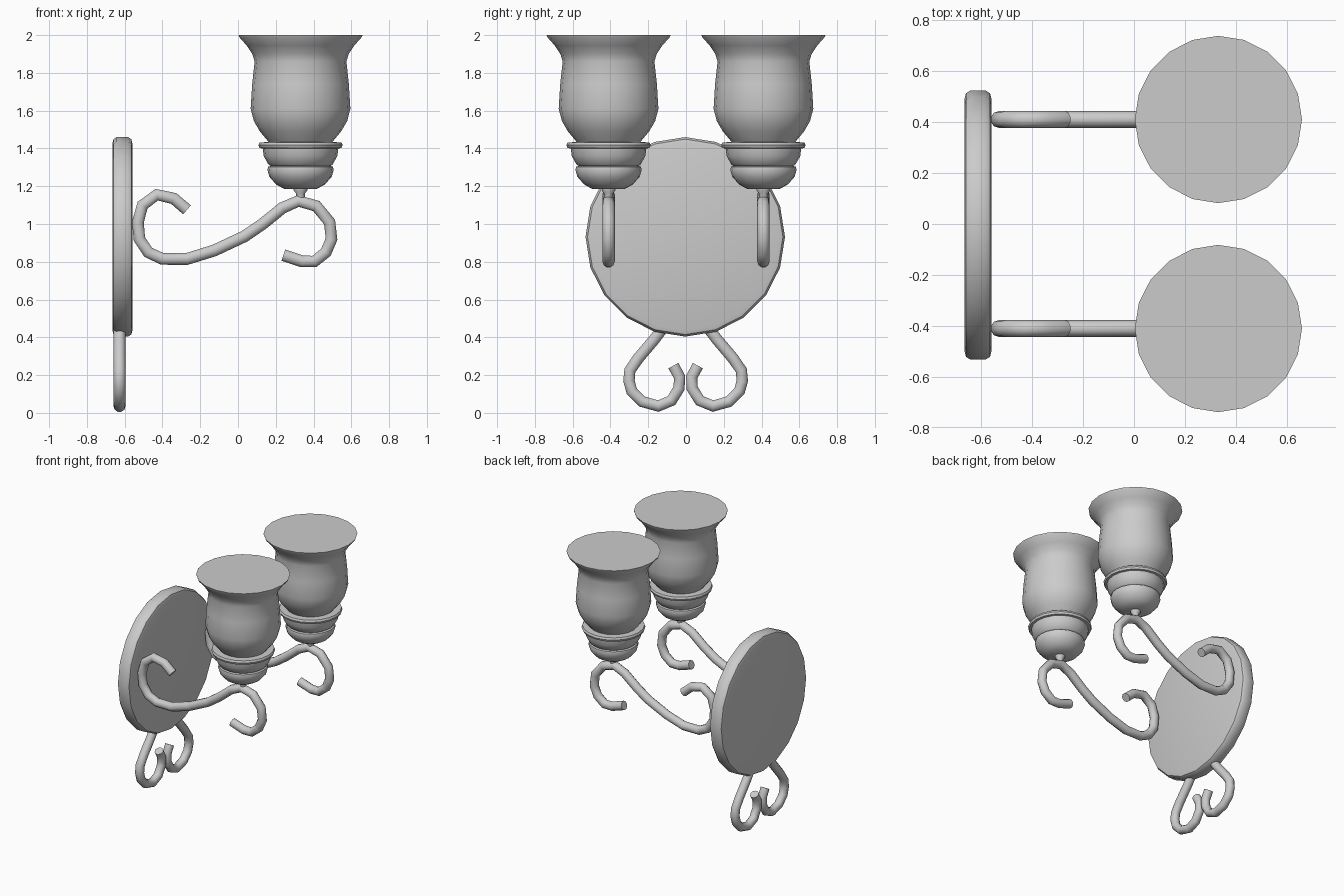
import bpy, bmesh, math
from math import cos, sin, pi

if "Cube" in bpy.data.objects:
    bpy.data.objects.remove(bpy.data.objects["Cube"])

SIDES = 20


def smooth(obj, angle=40):
    bpy.ops.object.select_all(action='DESELECT')
    obj.select_set(True)
    bpy.context.view_layer.objects.active = obj
    bpy.ops.object.shade_smooth_by_angle(angle=math.radians(angle))


def lathe(name, profile, loc, axis='Z'):
    """Closed turned solid from (radius, height) pairs, bottom to top."""
    bm = bmesh.new()
    rings = []
    for r, h in profile:
        ring = []
        for i in range(SIDES):
            a = 2 * pi * i / SIDES
            u, v = r * cos(a), r * sin(a)
            ring.append(bm.verts.new((u, v, h) if axis == 'Z' else (h, v, u)))
        rings.append(ring)
    for lo, hi in zip(rings, rings[1:]):
        for i in range(SIDES):
            j = (i + 1) % SIDES
            bm.faces.new((lo[i], lo[j], hi[j], hi[i]))
    bm.faces.new(rings[0][::-1])
    bm.faces.new(rings[-1])
    bmesh.ops.recalc_face_normals(bm, faces=bm.faces)
    mesh = bpy.data.meshes.new(name)
    bm.to_mesh(mesh)
    bm.free()
    obj = bpy.data.objects.new(name, mesh)
    obj.location = loc
    bpy.context.collection.objects.link(obj)
    smooth(obj)
    return obj


def tube(name, points, radius):
    """Round rod along a path of 3D points."""
    cu = bpy.data.curves.new(name, 'CURVE')
    cu.dimensions = '3D'
    cu.bevel_depth = radius
    cu.bevel_resolution = 3
    cu.use_fill_caps = True
    sp = cu.splines.new('POLY')
    sp.points.add(len(points) - 1)
    for p, co in zip(sp.points, points):
        p.co = (*co, 1)
    obj = bpy.data.objects.new(name, cu)
    bpy.context.collection.objects.link(obj)
    bpy.ops.object.select_all(action='DESELECT')
    obj.select_set(True)
    bpy.context.view_layer.objects.active = obj
    bpy.ops.object.convert(target='MESH')
    smooth(bpy.context.view_layer.objects.active, 50)


# wall plate: round disc with softened rim
lathe("wall_plate", [(0.495, -0.053), (0.517, -0.047), (0.528, -0.03),
                     (0.528, 0.03), (0.517, 0.047), (0.495, 0.053)],
      (-0.612, -0.004, 0.932), 'X')

# paths and profiles shared by both sides
ARM = [(-0.27, 1.075), (-0.34, 1.135), (-0.43, 1.155), (-0.505, 1.10),
       (-0.53, 1.01), (-0.522, 0.92), (-0.475, 0.85), (-0.40, 0.815),
       (-0.27, 0.815), (-0.125, 0.86), (0.035, 0.935), (0.13, 1.0),
       (0.235, 1.085), (0.32, 1.122), (0.415, 1.095), (0.485, 1.01),
       (0.495, 0.92), (0.465, 0.85), (0.405, 0.802), (0.34, 0.802), (0.24, 0.835)]
SCROLL = [(0.12, 0.45), (0.165, 0.39), (0.25, 0.29), (0.295, 0.225), (0.30, 0.17),
          (0.285, 0.115), (0.23, 0.06), (0.145, 0.036), (0.075, 0.065),
          (0.035, 0.13), (0.032, 0.19), (0.065, 0.25)]
SHADE = [(0.165, 1.43), (0.215, 1.49), (0.247, 1.545), (0.264, 1.61), (0.256, 1.74),
         (0.243, 1.86), (0.255, 1.90), (0.285, 1.945), (0.325, 1.99), (0.328, 2.0)]
COLLAR = [(0.155, 1.305), (0.17, 1.315), (0.195, 1.36), (0.20, 1.40), (0.217, 1.402),
          (0.223, 1.417), (0.217, 1.432), (0.16, 1.434)]
CUP = [(0.085, 1.185), (0.13, 1.21), (0.165, 1.25), (0.175, 1.285),
       (0.172, 1.303), (0.155, 1.308)]
STEM = [(0.023, 1.13), (0.023, 1.16), (0.036, 1.178), (0.036, 1.19)]

for side, s in (("left", -1), ("right", 1)):
    y = 0.41 * s
    # curled arm and lower ornamental scroll
    tube(side + "_arm", [(x, y, z) for x, z in ARM], 0.033)
    tube(side + "_scroll", [(-0.627, s * v - 0.002, z) for v, z in SCROLL], 0.032)
    # lamp: stem, cup, collar and glass shade
    for part, prof in (("stem", STEM), ("cup", CUP), ("collar", COLLAR), ("shade", SHADE)):
        lathe(side + "_" + part, prof, (0.331, y, 0))
